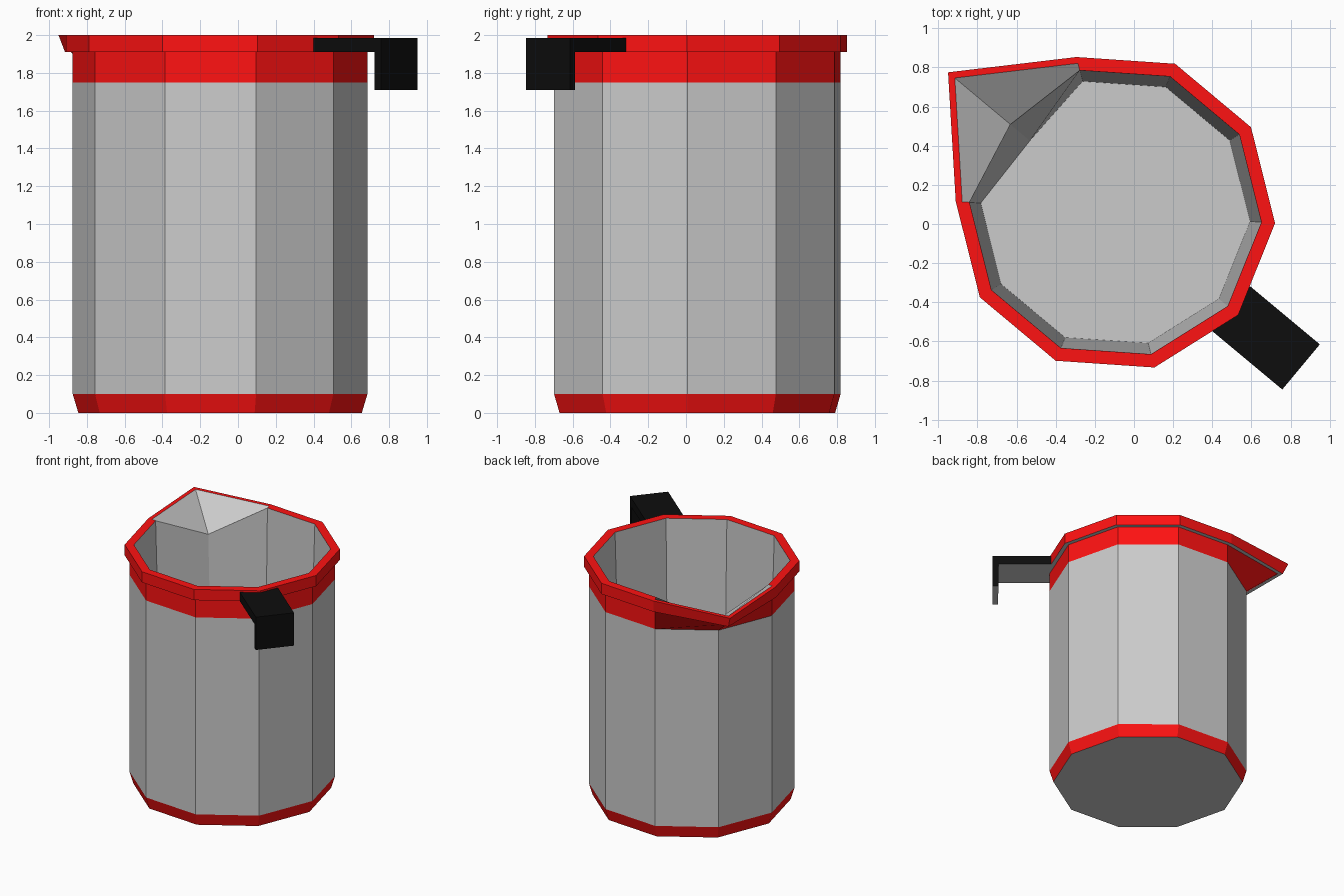
import bpy, bmesh
from math import radians, cos, sin
from mathutils import Matrix

if "Cube" in bpy.data.objects:
    bpy.data.objects.remove(bpy.data.objects["Cube"])

CX, CY = -0.095, 0.06
# ten corners; the two beside the spout are doubled so the rim can narrow there
STEPS = [0, 1, 2, 3, 3, 4, 5, 5, 6, 7, 8, 9]
SIDE, SPOUT = (4, 6), 5


def material(name, colour):
    m = bpy.data.materials.new(name)
    m.diffuse_color = (*colour, 1)
    m.use_nodes = True
    m.node_tree.nodes["Principled BSDF"].inputs["Base Color"].default_value = m.diffuse_color
    return m


def add_object(name, bm, mat=None):
    me = bpy.data.meshes.new(name)
    bm.to_mesh(me)
    bm.free()
    ob = bpy.data.objects.new(name, me)
    bpy.context.collection.objects.link(ob)
    if mat:
        me.materials.append(mat)
    return ob


def ring(r, z, spout=None, side=None, spout_z=None):
    pts = []
    for i, s in enumerate(STEPS):
        a, rr, zz = radians(-3.9 + 36 * s), r, z
        if i == SPOUT:
            rr = spout if spout is not None else r
            zz = spout_z if spout_z is not None else z
        elif i in SIDE and side is not None:
            rr = side
        pts.append((CX + rr * cos(a), CY + rr * sin(a), zz))
    return pts


def loft(name, rings, mat=None, cap_start=False, cap_end=False):
    bm = bmesh.new()
    loops = [[bm.verts.new(p) for p in r] for r in rings]
    n = len(STEPS)
    for a, b in zip(loops, loops[1:]):
        for i in range(n):
            j = (i + 1) % n
            bm.faces.new((a[i], a[j], b[j], b[i]))
    if cap_start:
        bm.faces.new(loops[0][::-1])
    if cap_end:
        bm.faces.new(loops[-1])
    bmesh.ops.remove_doubles(bm, verts=bm.verts, dist=0.0005)
    return add_object(name, bm, mat)


red = material("red", (1.0, 0.006, 0.006))
black = material("black", (0.004, 0.004, 0.004))

# profile rings, from the foot up over the rim and down inside
foot, foot_top = ring(0.752, 0), ring(0.782, 0.1)
band_low, band_top = ring(0.782, 1.75), ring(0.782, 1.91, 1.03)
rim_low, rim_top = ring(0.818, 1.91, 1.07), ring(0.818, 2.0, 1.115)
rim_in = ring(0.748, 2.0, 1.07, 0.785)
spout_fold = ring(0.748, 2.0, 0.70, spout_z=1.79)
floor = ring(0.69, 0.1, 0.57)

# underside of the foot
bm = bmesh.new()
bm.faces.new([bm.verts.new(p) for i, p in enumerate(foot) if i not in SIDE][::-1])
add_object("underside", bm)

# outer shell and rim
loft("foot_band", [foot, foot_top], red)
loft("body", [foot_top, band_low])
loft("upper_band", [band_low, band_top], red)
loft("rim_underside", [band_top, rim_low])
loft("rim", [rim_low, rim_top, rim_in], red)

# inside wall with spout slope and floor
loft("interior", [rim_in, spout_fold, floor], cap_end=True)

# L-shaped handle: side profile extruded across its width
profile = [(0.77, 1.91), (1.19, 1.91), (1.19, 1.71), (1.235, 1.71),
           (1.235, 1.985), (0.77, 1.985)]
bm = bmesh.new()
face = bm.faces.new([bm.verts.new((x, -0.15, z)) for x, z in profile])
ext = bmesh.ops.extrude_face_region(bm, geom=[face])
moved = [g for g in ext["geom"] if isinstance(g, bmesh.types.BMVert)]
bmesh.ops.translate(bm, vec=(0, 0.3, 0), verts=moved)
bmesh.ops.recalc_face_normals(bm, faces=bm.faces)
bm.normal_update()
for f in bm.faces:
    f.material_index = 1 if f.normal.z < -0.9 else 0
bm.transform(Matrix.Translation((CX, CY, 0)) @ Matrix.Rotation(radians(-39.8), 4, 'Z'))
handle = add_object("handle", bm, black)
handle.data.materials.append(None)  # plain grey underside
